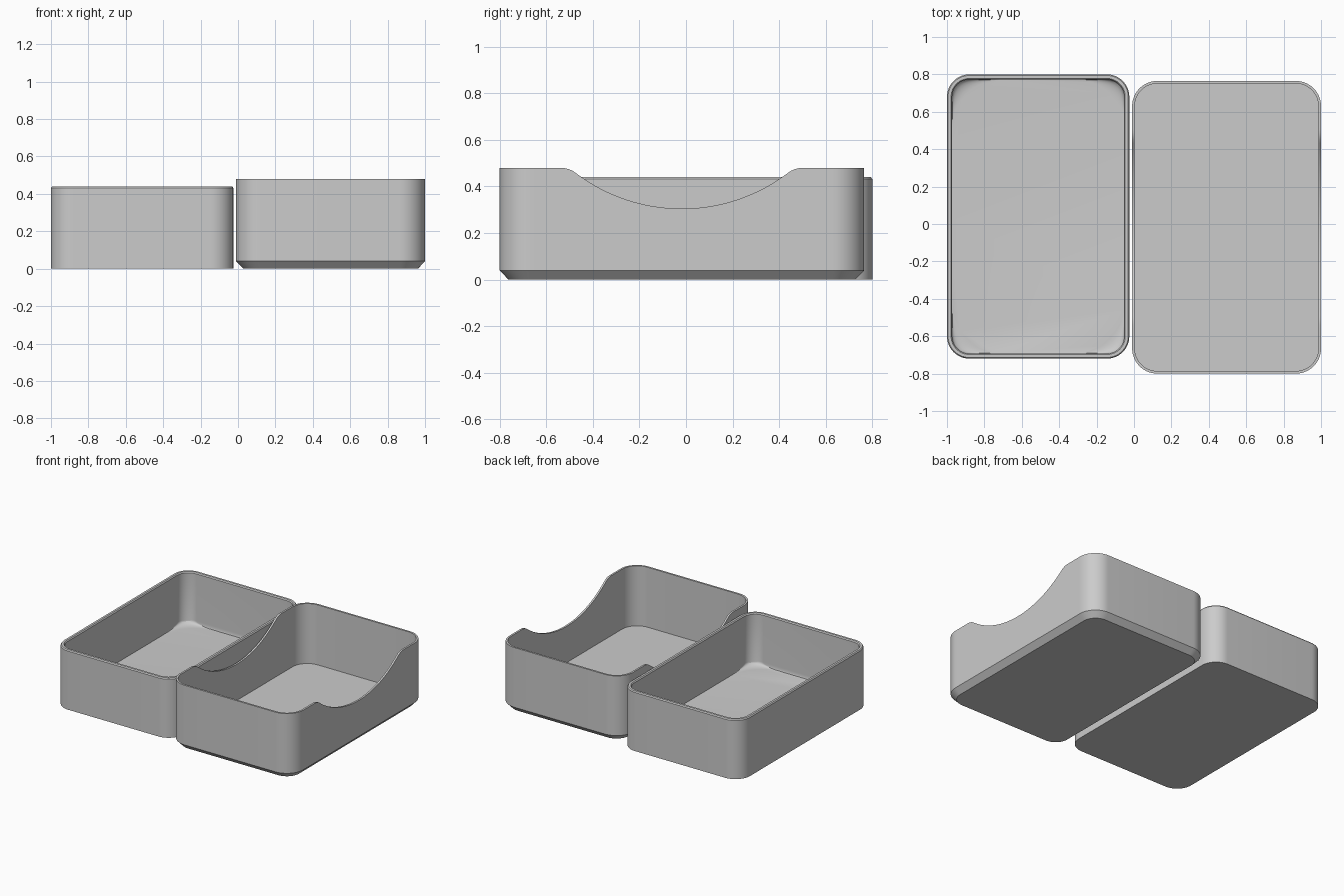
import bpy, bmesh, math

if "Cube" in bpy.data.objects:
    bpy.data.objects.remove(bpy.data.objects["Cube"])

grey = bpy.data.materials.new("plain grey")
grey.diffuse_color = (0.6, 0.6, 0.6, 1)
grey.use_nodes = True
grey.node_tree.nodes["Principled BSDF"].inputs["Base Color"].default_value = grey.diffuse_color


def outline(x0, x1, y0, y1, r, side_cuts, arc=14):
    """Rounded rectangle, anticlockwise, with the two long sides subdivided."""
    corners = [(x1 - r, y0 + r, -90), (x1 - r, y1 - r, 0),
               (x0 + r, y1 - r, 90), (x0 + r, y0 + r, 180)]
    pts = []
    for i, (cx, cy, start) in enumerate(corners):
        for k in range(arc + 1):
            a = math.radians(start + 90 * k / arc)
            pts.append((cx + r * math.cos(a), cy + r * math.sin(a)))
        if i in (0, 2):  # long side follows this corner
            ax, ay = pts[-1]
            by = corners[(i + 1) % 4][1]
            for k in range(1, side_cuts):
                pts.append((ax, ay + (by - ay) * k / side_cuts))
    return pts


def tray(name, x0, x1, y0, y1, rings, side_cuts):
    """Loft rings of (inset, height, corner radius); height may depend on y."""
    bm = bmesh.new()
    loops = []
    for inset, z, r in rings:
        pts = outline(x0 + inset, x1 - inset, y0 + inset, y1 - inset, r, side_cuts)
        loops.append([bm.verts.new((x, y, z(y) if callable(z) else z)) for x, y in pts])
    n = len(loops[0])
    for lower, upper in zip(loops, loops[1:]):
        for i in range(n):
            j = (i + 1) % n
            bm.faces.new((lower[i], lower[j], upper[j], upper[i]))
    bm.faces.new(loops[0][::-1])   # underside
    bm.faces.new(loops[-1])        # inner floor
    mesh = bpy.data.meshes.new(name)
    bm.to_mesh(mesh)
    bm.free()
    mesh.materials.append(grey)
    obj = bpy.data.objects.new(name, mesh)
    bpy.context.collection.objects.link(obj)
    bpy.ops.object.select_all(action='DESELECT')
    obj.select_set(True)
    bpy.context.view_layer.objects.active = obj
    bpy.ops.object.shade_smooth_by_angle(angle=math.radians(25))
    return obj


# Inner tray: thick wall, softened rim, corners that swell out near the floor
rings = [(0, 0, 0.12), (0, 0.432, 0.12), (0.006, 0.44, 0.114),
         (0.022, 0.44, 0.098), (0.028, 0.432, 0.092), (0.028, 0.085, 0.092)]
for k in range(1, 7):
    t = math.radians(90 * k / 6)
    rings.append((0.028, 0.085 - 0.03 * math.sin(t), 0.092 + 0.17 * (1 - math.cos(t))))
tray("inner_tray", -1.0, -0.025, -0.72, 0.80, rings, 8)


# Outer sleeve: thin wall, chamfered base, finger scoops in both long sides
TOP, LOW, R, F, MID = 0.48, 0.305, 0.753, 0.10, -0.018
arc_z = LOW + R
half = math.sqrt((R + F) ** 2 - (arc_z - TOP + F) ** 2)


def scoop(y):
    d = abs(y - MID)
    if d >= half:
        return TOP
    if d > half * R / (R + F):     # rounded shoulder
        return TOP - F + math.sqrt(F * F - (half - d) ** 2)
    return arc_z - math.sqrt(R * R - d * d)


tray("scooped_sleeve", -0.01, 1.0, -0.80, 0.765,
     [(0.038, 0, 0.10), (0, 0.04, 0.135), (0, scoop, 0.135),
      (0.014, scoop, 0.121), (0.014, 0.038, 0.121)], 72)
